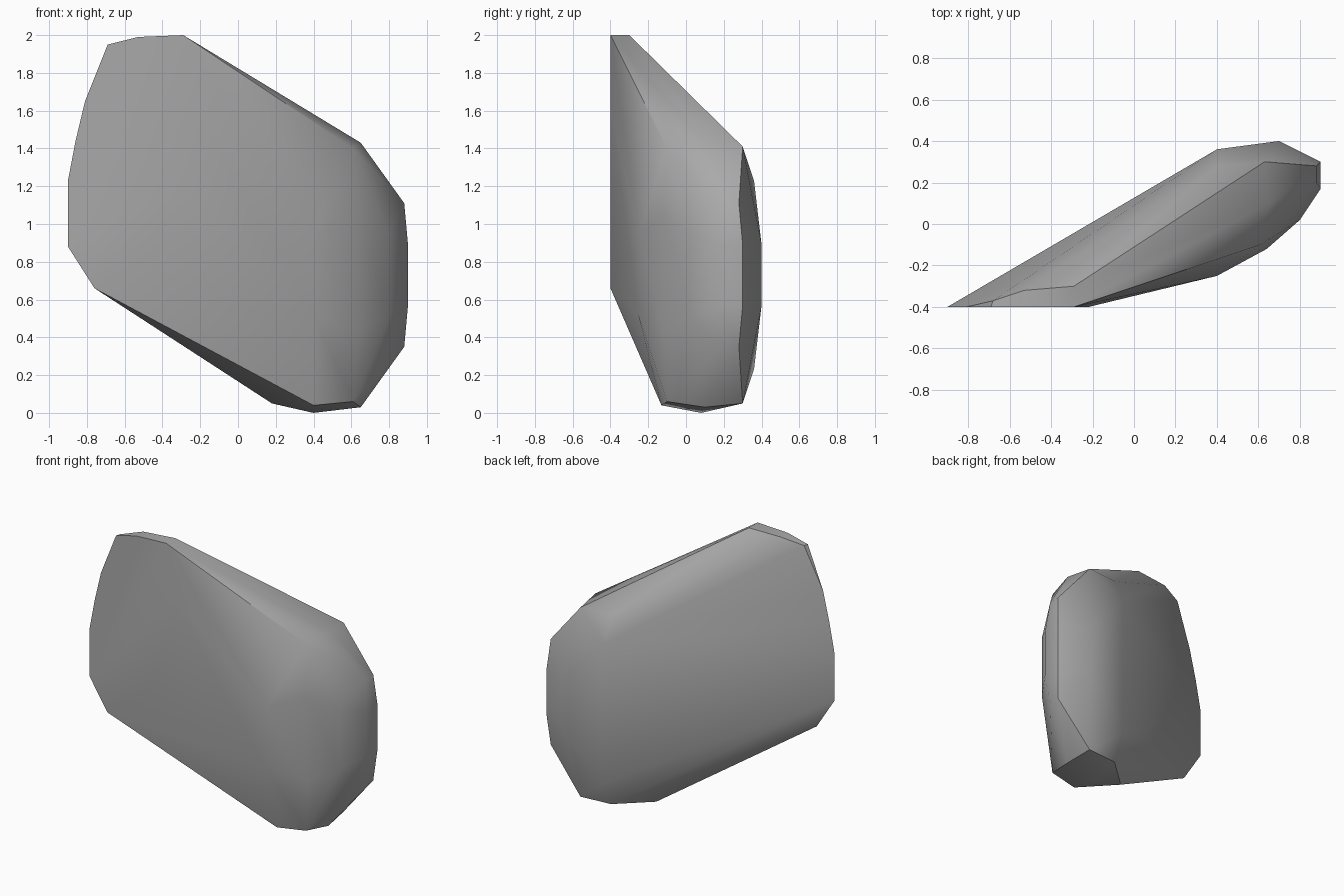
import bpy
import bmesh
import math

# Remove the default object
default_object = bpy.data.objects.get("Cube")
if default_object is not None:
    bpy.data.objects.remove(default_object, do_unlink=True)


def make_material(name, color):
    """Create a plain single-colour material."""
    material = bpy.data.materials.new(name)
    material.use_nodes = True
    material.diffuse_color = color
    shader = material.node_tree.nodes["Principled BSDF"]
    shader.inputs["Base Color"].default_value = color
    shader.inputs["Roughness"].default_value = 0.9
    return material


def mirrored_columns(columns, middle):
    """Turn (x, y, half height) columns into pairs of points."""
    points = []
    for x, y, half_height in columns:
        points.append((x, y, middle - half_height))
        points.append((x, y, middle + half_height))
    return points


def hull_object(name, points, material, smooth_angle):
    """Wrap a tight skin around the points and shade it."""
    mesh = bpy.data.meshes.new(name)
    bm = bmesh.new()
    for point in points:
        bm.verts.new(point)
    result = bmesh.ops.convex_hull(bm, input=list(bm.verts))
    unused = [item for item in result["geom_interior"]
              if isinstance(item, bmesh.types.BMVert)]
    bmesh.ops.delete(bm, geom=unused, context="VERTS")
    bmesh.ops.recalc_face_normals(bm, faces=list(bm.faces))
    bm.to_mesh(mesh)
    bm.free()
    mesh.materials.append(material)

    rock = bpy.data.objects.new(name, mesh)
    bpy.context.collection.objects.link(rock)
    bpy.ops.object.select_all(action="DESELECT")
    rock.select_set(True)
    bpy.context.view_layer.objects.active = rock
    bpy.ops.object.shade_smooth_by_angle(angle=math.radians(smooth_angle))
    return rock


# Rounded end of the boulder: facets repeat above and below its middle
rounded_end = mirrored_columns([
    (.9, .3, .16), (.9, .17, .16), (.88, .28, .38), (.88, .2, .38),
    (.8, .02, .22), (.64, -.12, .3), (.4, -.25, .22), (.7, .4, .16),
    (.4, .36, .5), (.61, -.1, .67), (.63, .3, .68), (.4, .28, .68),
    (.4, -.13, .69), (.65, .1, .7),
], middle=.73)

# Blunt underside
underside = [(.4, .08, 0), (.18, .08, .05)]

# Flat cut face, given as an outline in x and z
cut_plane = -.4
cut_outline = [
    (-.29, 2), (-.53, 1.99), (-.69, 1.95), (-.81, 1.65), (-.86, 1.44),
    (-.9, 1.23), (-.9, .88), (-.76, .66), (-.45, .9), (-.3, 1.2), (-.22, 1.6),
]
cut_face = [(x, cut_plane, z) for x, z in cut_outline]

# Narrow ledge behind the top of the cut face
top_ledge = [(-.29, -.3, 2), (-.53, -.32, 1.99), (-.68, -.37, 1.95)]

stone_grey = make_material("stone grey", (.4, .4, .4, 1))
hull_object("boulder", rounded_end + underside + cut_face + top_ledge,
            stone_grey, smooth_angle=40)
